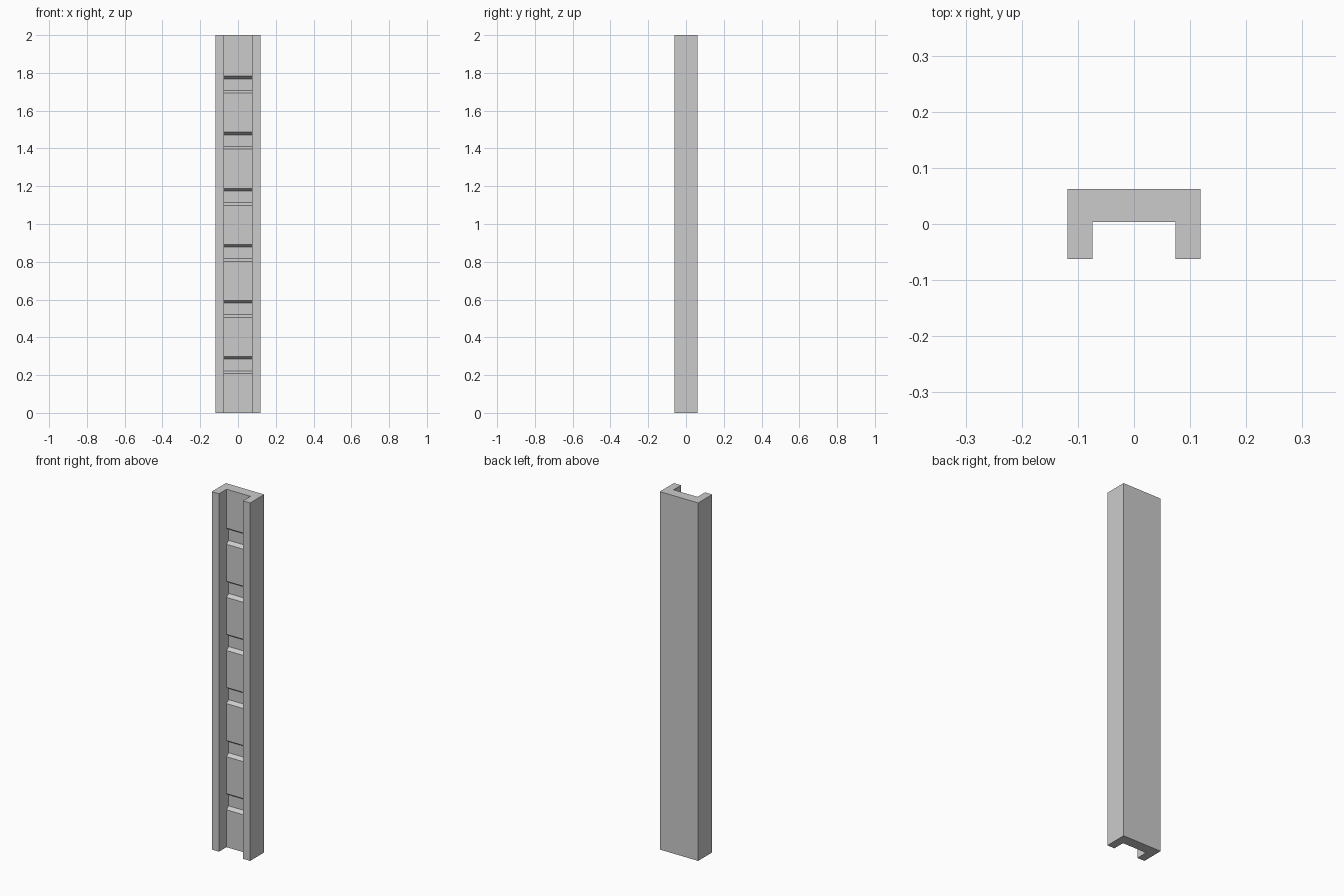
import bpy
import bmesh

if "Cube" in bpy.data.objects:
    bpy.data.objects.remove(bpy.data.objects["Cube"], do_unlink=True)

# Overall channel dimensions
HEIGHT = 2.0
OUTER, INNER = 0.1185, 0.074
FRONT, BACK, WEB = -0.062, 0.062, 0.004

# Notches pressed into the web, with sloped sills and lintels
COUNT, FIRST, STEP = 6, 0.254, 0.2967
MOUTH, FLOOR, DEPTH = 0.045, 0.031, 0.02

grey = bpy.data.materials.new("plain grey")
grey.use_nodes = True
colour = (0.6, 0.6, 0.6, 1)
grey.diffuse_color = colour
grey.node_tree.nodes["Principled BSDF"].inputs["Base Color"].default_value = colour

# Side profile of the web's front surface, from bottom to top
profile = [(WEB, 0)]
for i in range(COUNT):
    mid = FIRST + i * STEP
    profile += [(WEB, mid - MOUTH), (WEB + DEPTH, mid - FLOOR),
                (WEB + DEPTH, mid + FLOOR), (WEB, mid + MOUTH)]
profile.append((WEB, HEIGHT))

bm = bmesh.new()


def build_side(sign):
    """Make one flange and return its web edge and corner columns."""
    def column(x, y):
        return [bm.verts.new((sign * x, y, z)) for z in (0, HEIGHT)]
    web = [bm.verts.new((sign * INNER, y, z)) for y, z in profile]
    lip, nose, rear = column(INNER, FRONT), column(OUTER, FRONT), column(OUTER, BACK)
    bm.faces.new(web + lip[::-1])
    for a, b in ((lip, nose), (nose, rear)):
        bm.faces.new((a[0], b[0], b[1], a[1]))
    return web, lip, nose, rear


left, right = build_side(1), build_side(-1)

# Notched web surface between the flanges
for a, b, c, d in zip(left[0], left[0][1:], right[0][1:], right[0]):
    bm.faces.new((a, b, c, d))

# Back face and the two end caps
bm.faces.new((left[3][0], left[3][1], right[3][1], right[3][0]))
for end in (0, -1):
    bm.faces.new([col[end] for col in left] + [col[end] for col in right[::-1]])

bmesh.ops.recalc_face_normals(bm, faces=bm.faces)
mesh = bpy.data.meshes.new("notched_channel")
bm.to_mesh(mesh)
bm.free()
mesh.materials.append(grey)
channel = bpy.data.objects.new("notched_channel", mesh)
bpy.context.collection.objects.link(channel)
